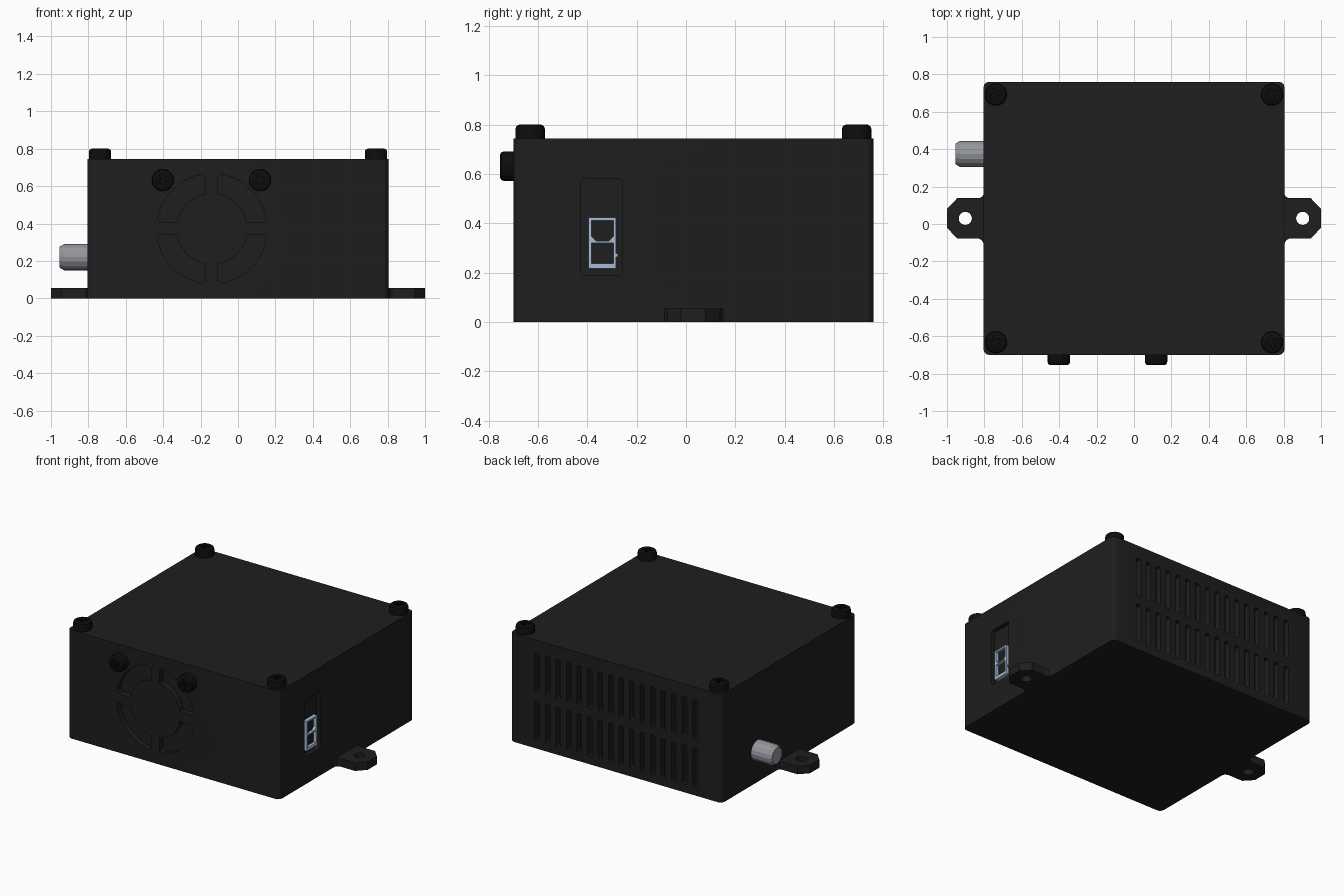
import bpy, bmesh
from math import sin, cos, pi, asin
from mathutils import Matrix, Vector

if "Cube" in bpy.data.objects:
    bpy.data.objects.remove(bpy.data.objects["Cube"])


def material(name, rgb):
    m = bpy.data.materials.new(name)
    m.diffuse_color = (*rgb, 1)
    m.use_nodes = True
    m.node_tree.nodes["Principled BSDF"].inputs["Base Color"].default_value = m.diffuse_color
    return m


BLACK = material("case_black", (0.013, 0.013, 0.013))
DARK = material("screw_black", (0.004, 0.004, 0.004))
METAL = material("metal_grey", (0.30, 0.31, 0.34))
BLUE = material("pale_blue", (0.38, 0.50, 0.68))


def face_frame(u, v, w, origin):
    m = Matrix((u, v, w)).transposed().to_4x4()
    m.translation = Vector(origin)
    return m


# Local drawing planes: u right, v up, w outwards from each wall
X0, Y0, Y1, TOP = 0.805, -0.70, 0.76, 0.745
FRONT = face_frame((1, 0, 0), (0, 0, 1), (0, -1, 0), (0, Y0, 0))
BACK = face_frame((-1, 0, 0), (0, 0, 1), (0, 1, 0), (0, Y1, 0))
RIGHT = face_frame((0, 1, 0), (0, 0, 1), (1, 0, 0), (X0, 0, 0))
LEFT = face_frame((0, -1, 0), (0, 0, 1), (-1, 0, 0), (-X0, 0, 0))
PLAN = Matrix.Identity(4)


def prisms(name, outlines, w0, w1, frame=PLAN, mat=None):
    """Extrude closed 2D outlines from w0 to w1 in the given frame."""
    bm = bmesh.new()
    for pts in outlines:
        lo = [bm.verts.new((x, y, w0)) for x, y in pts]
        hi = [bm.verts.new((x, y, w1)) for x, y in pts]
        bm.faces.new(lo)
        bm.faces.new(hi)
        for i in range(len(pts)):
            j = (i + 1) % len(pts)
            bm.faces.new((lo[i], lo[j], hi[j], hi[i]))
    return finish(name, bm, frame, mat)


def lathe(name, profile, n, frame, mat):
    """Spin a (radius, height) profile into a closed solid."""
    bm = bmesh.new()
    rings = [[bm.verts.new((r * cos(2 * pi * i / n), r * sin(2 * pi * i / n), h))
              for i in range(n)] for r, h in profile]
    for a, b in zip(rings, rings[1:]):
        for i in range(n):
            j = (i + 1) % n
            bm.faces.new((a[i], a[j], b[j], b[i]))
    bm.faces.new(rings[0])
    bm.faces.new(rings[-1])
    return finish(name, bm, frame, mat)


def finish(name, bm, frame, mat):
    bm.transform(frame)
    bmesh.ops.recalc_face_normals(bm, faces=bm.faces)
    me = bpy.data.meshes.new(name)
    bm.to_mesh(me)
    bm.free()
    if mat:
        me.materials.append(mat)
    ob = bpy.data.objects.new(name, me)
    bpy.context.collection.objects.link(ob)
    return ob


def cut(ob, cutter):
    cutter.hide_render = True
    mod = ob.modifiers.new("cut", 'BOOLEAN')
    mod.operation, mod.solver, mod.object = 'DIFFERENCE', 'EXACT', cutter
    bpy.context.view_layer.objects.active = ob
    bpy.ops.object.modifier_apply(modifier=mod.name)
    bpy.data.objects.remove(cutter)


def smooth(ob, angle=0.6):
    bpy.ops.object.select_all(action='DESELECT')
    ob.select_set(True)
    bpy.context.view_layer.objects.active = ob
    bpy.ops.object.shade_smooth_by_angle(angle=angle)


def rounded(x0, y0, x1, y1, r, n=3):
    pts = []
    for k, (cx, cy) in enumerate(((x1 - r, y1 - r), (x0 + r, y1 - r),
                                  (x0 + r, y0 + r), (x1 - r, y0 + r))):
        for i in range(n + 1):
            a = pi / 2 * (k + i / n)
            pts.append((cx + r * cos(a), cy + r * sin(a)))
    return pts


def circle(cx, cy, r, n=24):
    return [(cx + r * cos(2 * pi * i / n), cy + r * sin(2 * pi * i / n)) for i in range(n)]


def quarter_slot(cx, cy, sx, sy, R=0.295, r=0.19, g=0.033, n=10):
    """One quadrant of the fan grille, with its outer corners eased."""
    a0, b0 = asin((g + 0.02) / R), asin(g / r)
    outer = [a0 + (pi / 2 - 2 * a0) * i / n for i in range(n + 1)]
    inner = [b0 + (pi / 2 - 2 * b0) * i / n for i in range(n + 1)]
    pts = [(R - 0.018, g)] + [(R * cos(a), R * sin(a)) for a in outer]
    pts += [(g, R - 0.018)] + [(r * cos(a), r * sin(a)) for a in reversed(inner)]
    return [(cx + sx * x, cy + sy * y) for x, y in pts]


# Case with rounded upright corners
case = prisms("case", [rounded(-X0, Y0, X0, Y1, 0.03)], 0, TOP, PLAN, BLACK)

# Fan grille recesses on the front
cut(case, prisms("fan_cutter", [quarter_slot(-0.14, 0.372, sx, sy)
                                for sx in (1, -1) for sy in (1, -1)], -0.04, 0.05, FRONT))

# Two rows of vent slots on the back
cut(case, prisms("vent_cutter", [rounded(x - 0.018, z, x + 0.018, z + 0.27, 0.012, 2)
                                 for x in (-0.6 + 0.08 * i for i in range(16))
                                 for z in (0.055, 0.385)], -0.04, 0.05, BACK))

# Socket recess on the right wall
cut(case, prisms("socket_cutter", [rounded(-0.427, 0.19, -0.257, 0.58, 0.015)],
                 -0.03, 0.05, RIGHT))
smooth(case)

# Pale socket frame with two openings, the upper one with clipped lower corners
socket = prisms("socket_frame", [[(-0.395, 0.217), (-0.283, 0.217),
                                  (-0.283, 0.423), (-0.395, 0.423)]], -0.031, -0.004, RIGHT, BLUE)
upper = [(-0.384, 0.412), (-0.384, 0.348), (-0.364, 0.328),
         (-0.314, 0.328), (-0.294, 0.348), (-0.294, 0.412)]
lower = [(-0.384, 0.238), (-0.294, 0.238), (-0.294, 0.320), (-0.384, 0.320)]
cut(socket, prisms("opening_cutter", [upper, lower], -0.028, 0.05, RIGHT))
socket.data.materials.clear()
socket.data.materials.append(BLUE)
prisms("socket_nub", [[(-0.284, 0.264), (-0.275, 0.264), (-0.275, 0.277), (-0.284, 0.277)]],
       -0.031, -0.008, RIGHT, BLUE)
# Dark lining at the bottom of the socket openings
prisms("socket_lining", [[(-0.39, 0.225), (-0.29, 0.225), (-0.29, 0.416), (-0.39, 0.416)]],
       -0.0305, -0.024, RIGHT, BLACK)

# Mounting ears with a screw hole, mirrored left and right
EAR = [(0.79, 0.158), (0.805, 0.158), (0.812, 0.145), (0.83, 0.138), (0.945, 0.138),
       (1.0, 0.08), (1.0, -0.02), (0.945, -0.078), (0.83, -0.078), (0.812, -0.088),
       (0.805, -0.105), (0.79, -0.105)]
for side, s in (("right", 1), ("left", -1)):
    ear = prisms("mounting_ear_" + side, [[(s * x, y) for x, y in EAR]], 0, 0.055, PLAN, BLACK)
    cut(ear, prisms("hole_cutter", [circle(s * 0.902, 0.03, 0.035)], -0.1, 0.2))

# Round connector on the left
lathe("round_connector", [(0.07, -0.01), (0.07, 0.125), (0.055, 0.15)], 16,
      LEFT @ Matrix.Translation((-0.375, 0.22, 0)), METAL)

# Cross-head screws sharing one mesh
screw = lathe("screw_top", [(0.06, -0.01), (0.06, 0.038), (0.056, 0.049), (0.046, 0.055)],
              20, PLAN, DARK)
a, b = 0.009, 0.034
cross = [(b, -a), (b, a), (a, a), (a, b), (-a, b), (-a, a),
         (-b, a), (-b, -a), (-a, -a), (-a, -b), (a, -b), (a, -a)]
cut(screw, prisms("cross_cutter", [cross], 0.025, 0.1))
smooth(screw)

spots = [("screw_top", PLAN @ Matrix.Translation((x, y, TOP)))
         for x in (-0.738, 0.738) for y in (-0.632, 0.692)]
spots += [("screw_front", FRONT @ Matrix.Translation((x, 0.632, 0))) for x in (-0.402, 0.118)]
for i, (name, place) in enumerate(spots):
    ob = screw if i == 0 else screw.copy()
    if i:
        ob.name = name
        bpy.context.collection.objects.link(ob)
    ob.matrix_world = place @ Matrix.Rotation(0.35, 4, 'Z')

# Centre the model on y = 0 (front screw heads to back wall is already within rounding)
